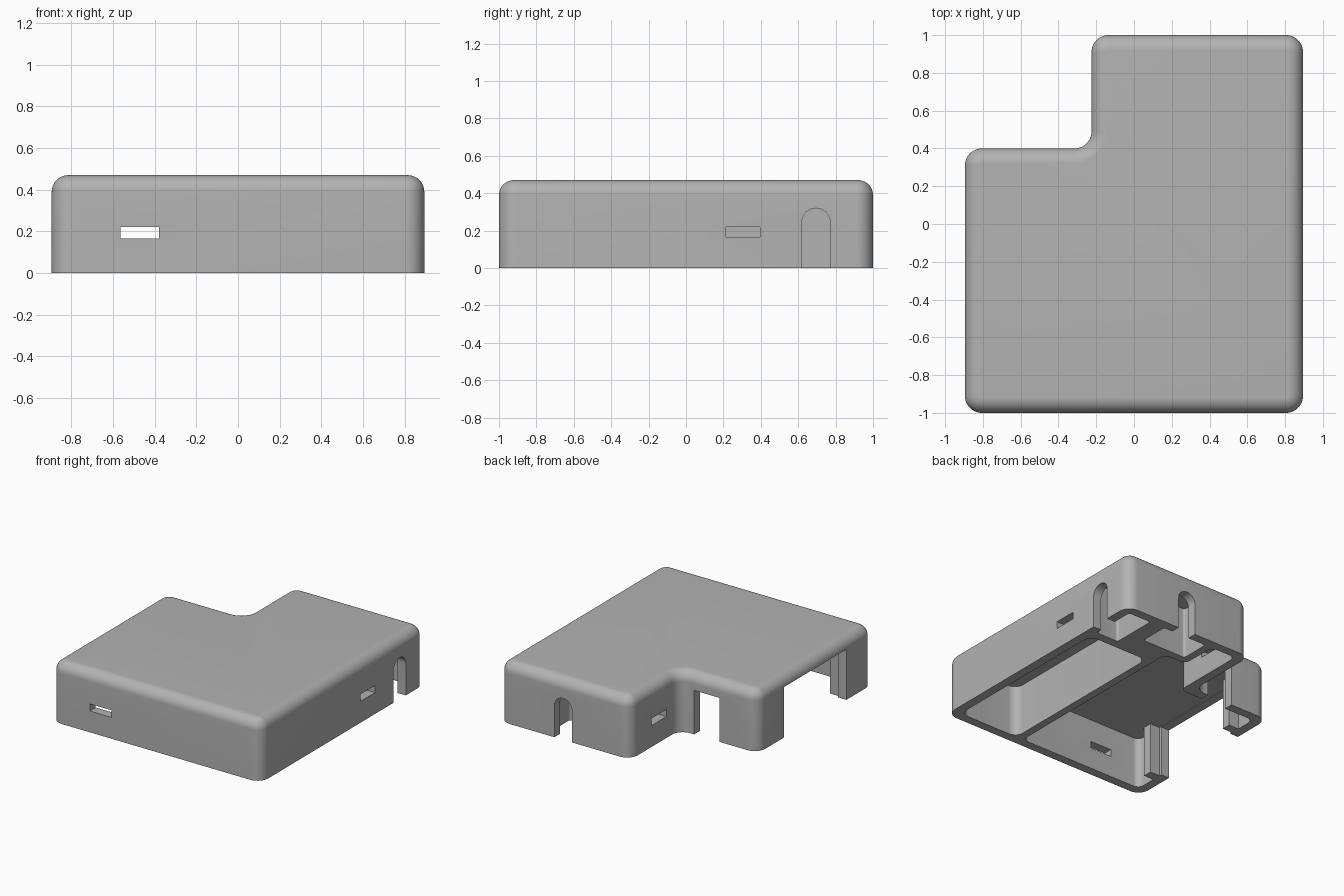
import bpy, bmesh, math
from mathutils import Vector

cube = bpy.data.objects.get("Cube")
if cube:
    bpy.data.objects.remove(cube)

mat = bpy.data.materials.new("light_grey_plastic")
mat.use_nodes = True
grey = (0.45, 0.45, 0.45, 1)
mat.diffuse_color = grey
mat.node_tree.nodes["Principled BSDF"].inputs["Base Color"].default_value = grey


def prism(name, outline, low, high, corner=0.0, top=0.0):
    """Extrude an outline upwards, round its upright edges, then its top rim."""
    bm = bmesh.new()
    base = bm.faces.new([bm.verts.new((x, y, low)) for x, y in outline])
    ext = bmesh.ops.extrude_face_region(bm, geom=[base])
    moved = [g for g in ext["geom"] if isinstance(g, bmesh.types.BMVert)]
    bmesh.ops.translate(bm, verts=moved, vec=(0, 0, high - low))
    bmesh.ops.recalc_face_normals(bm, faces=bm.faces)
    if corner:
        upright = [e for e in bm.edges if abs(e.verts[0].co.z - e.verts[1].co.z) > 0.01]
        bmesh.ops.bevel(bm, geom=upright, offset=corner, segments=10, profile=0.5, affect='EDGES')
    if top:
        rim = [e for e in bm.edges if all(v.co.z > high - 0.001 for v in e.verts)]
        bmesh.ops.bevel(bm, geom=rim, offset=top, segments=10, profile=0.5, affect='EDGES')
    bmesh.ops.recalc_face_normals(bm, faces=bm.faces)
    mesh = bpy.data.meshes.new(name)
    bm.to_mesh(mesh)
    bm.free()
    mesh.materials.append(mat)
    obj = bpy.data.objects.new(name, mesh)
    bpy.context.collection.objects.link(obj)
    return obj


def rect(x0, x1, y0, y1):
    return [(x0, y0), (x1, y0), (x1, y1), (x0, y1)]


def box(name, x, y, z, corner=0.0):
    return prism(name, rect(*x, *y), *z, corner)


def activate(obj):
    bpy.ops.object.select_all(action='DESELECT')
    obj.select_set(True)
    bpy.context.view_layer.objects.active = obj


def cut(target, cutter):
    cutter.hide_render = True
    mod = target.modifiers.new("cut", 'BOOLEAN')
    mod.operation = 'DIFFERENCE'
    mod.solver = 'EXACT'
    mod.object = cutter
    activate(target)
    bpy.ops.object.modifier_apply(modifier=mod.name)
    bpy.data.objects.remove(cutter)


def arch_cutter(centre, along_x):
    """Round-topped cable opening through a wall."""
    r, spring, depth = 0.075, 0.245, 0.09
    profile = [(-r, -0.1), (r, -0.1)]
    profile += [(r * math.cos(a), spring + r * math.sin(a))
                for a in (math.pi * i / 16 for i in range(17))]
    obj = prism("arch_cutter", profile, -depth, depth)
    for v in obj.data.vertices:
        s, z, d = v.co
        v.co = Vector((d, s, z) if along_x else (-s, d, z)) + Vector(centre)
    return obj


# Outer L-shaped cover
W, L, H, T = 0.895, 1.0, 0.47, 0.07
NX, NY = -0.225, 0.4
cover = prism("cover_shell",
              [(-W, -L), (W, -L), (W, L), (NX, L), (NX, NY), (-W, NY)],
              0, H, 0.09, 0.08)

# Hollow compartments, open underneath
inner_z = (-0.1, 0.395)
cut(cover, prism("main_cavity",
                 [(T - W, T - L), (0.25, T - L), (0.25, 0.64), (0.06, 0.64), (0.06, L - T),
                  (NX + T, L - T), (NX + T, NY - T), (T - W, NY - T)], *inner_z, 0.05))
cut(cover, box("side_cavity", (0.31, W - T), (T - L, 0.5), inner_z, 0.07))
cut(cover, box("corner_cavity", (0.63, W - T), (0.57, L - T), inner_z, 0.02))
cut(cover, box("rear_cavity", (0.12, 0.5), (0.70, L - T), inner_z, 0.02))

# Arched cable openings
cut(cover, arch_cutter((W, 0.695, 0), True))
cut(cover, arch_cutter((0.35, L, 0), False))

# Narrow slots in three walls
slot_z = (0.165, 0.22)
cut(cover, box("front_slot", (-0.565, -0.38), (-L - 0.1, -L + 0.1), slot_z))
cut(cover, box("side_slot", (W - 0.1, W + 0.1), (0.215, 0.395), slot_z))
cut(cover, box("notch_slot", (NX - 0.1, NX + 0.1), (0.56, 0.74), slot_z))

# Large openings
cut(cover, box("side_opening", (-W - 0.1, T - W + 0.01), (-0.68, 0.08), (-0.1, 0.39)))
cut(cover, box("notch_opening", (-0.567, -0.35), (NY - 0.1, NY + 0.1), (-0.1, 0.34)))

activate(cover)
bpy.ops.object.shade_smooth_by_angle(angle=math.radians(30))

# Upright posts beside the large side opening
for name, y in (("front_post", (-0.77, -0.7)), ("back_post", (0.1, 0.17))):
    box(name, (-W + T - 0.02, -0.74), y, (0, 0.41))
